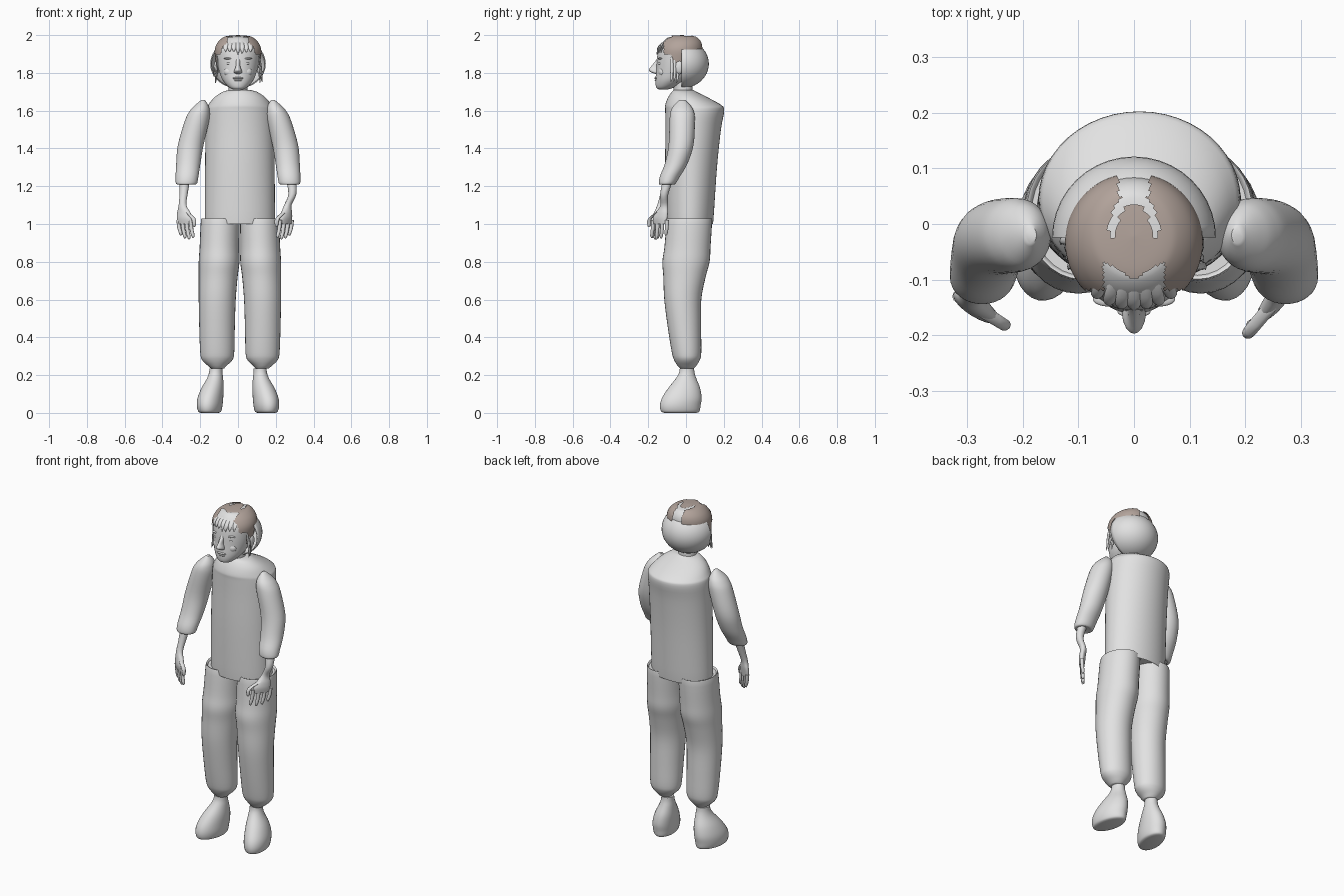
import bpy, bmesh, math, random
from mathutils import Vector, Matrix

random.seed(4)
if "Cube" in bpy.data.objects:
    bpy.data.objects.remove(bpy.data.objects["Cube"], do_unlink=True)


def material(name, rgb):
    mat = bpy.data.materials.new(name)
    mat.use_nodes = True
    mat.diffuse_color = (*rgb, 1)
    mat.node_tree.nodes["Principled BSDF"].inputs["Base Color"].default_value = (*rgb, 1)
    return mat


GREY = material("light grey", (.76, .76, .76))
BROWN = material("soft brown", (.45, .37, .33))
SIDES = {"right": -1, "left": 1}


def finish(name, bm, mat=GREY, angle=50):
    bmesh.ops.recalc_face_normals(bm, faces=bm.faces)
    mesh = bpy.data.meshes.new(name)
    bm.to_mesh(mesh)
    bm.free()
    mesh.materials.append(mat)
    mesh.polygons.foreach_set("use_smooth", [True] * len(mesh.polygons))
    mesh.set_sharp_from_angle(angle=math.radians(angle))
    obj = bpy.data.objects.new(name, mesh)
    bpy.context.collection.objects.link(obj)
    return obj


def smooth_rings(rings, steps):
    """Interpolate the cross-sections with a Catmull-Rom spline."""
    rings = [Vector(r) for r in rings]
    out = []
    for i in range(len(rings) - 1):
        a, b, c, d = (rings[min(max(i + k, 0), len(rings) - 1)] for k in (-1, 0, 1, 2))
        for s in range(steps):
            t = s / steps
            out.append(b + (c - a) * t / 2 + (a * 2 - b * 5 + c * 4 - d) * t**2 / 2
                       + (b * 3 - a - c * 3 + d) * t**3 / 2)
    return out + [rings[-1]]


def loft(name, rings, side=1, shift=0, turn=0, segs=32, steps=4, mat=GREY, keep=None):
    """Skin stacked ellipses given as (z, centre x, centre y, radius x, radius y)."""
    bm = bmesh.new()
    loops = []
    for z, cx, cy, rx, ry in smooth_rings(rings, steps):
        loop = []
        for i in range(segs):
            a = math.tau * i / segs
            p = Matrix.Rotation(turn, 2) @ Vector((max(rx, .001) * math.cos(a),
                                                   max(ry, .001) * math.sin(a)))
            loop.append(bm.verts.new((shift + side * (cx + p.x), cy + p.y, z)))
        loops.append(loop)
    for low, high in zip(loops, loops[1:]):
        for i in range(segs):
            j = (i + 1) % segs
            bm.faces.new((low[i], low[j], high[j], high[i]))
    bm.faces.new(loops[0])
    bm.faces.new(loops[-1])
    if keep:
        unwanted = [f for f in bm.faces if not keep(f.calc_center_median())]
        bmesh.ops.delete(bm, geom=unwanted, context="FACES")
    return finish(name, bm, mat)


def ellipsoid(name, centre, size):
    bm = bmesh.new()
    bmesh.ops.create_uvsphere(bm, u_segments=20, v_segments=12, radius=1)
    bm.transform(Matrix.Translation(centre) @ Matrix.Diagonal((*size, 1)))
    return finish(name, bm)


# Shirt body, with a shoulder slope that rises from the back to the neck
loft("shirt", [
    (1.02, 0, .02, .18, .12), (1.02, 0, .02, .185, .125), (1.3, 0, .027, .184, .137),
    (1.5, 0, .038, .182, .147), (1.6, 0, .046, .18, .156), (1.63, 0, .038, .168, .148),
    (1.67, 0, .01, .135, .105), (1.7, 0, -.01, .09, .065), (1.71, 0, -.01, .05, .05)],
    shift=.01, segs=48)
loft("neck", [(1.64, 0, -.01, .06, .06), (1.7, 0, -.015, .05, .05), (1.78, 0, -.02, .05, .055)])

LEG = [(.235, .118, .005, .034, .036), (.25, .12, .005, .05, .05), (.28, .12, .005, .08, .068),
       (.32, .12, .003, .09, .078), (.45, .121, -.008, .094, .088), (.6, .12, -.017, .098, .098),
       (.72, .115, -.008, .103, .112), (.8, .11, 0, .108, .125), (.88, .108, .008, .105, .122),
       (1.02, .104, .018, .102, .12), (1.02, .104, .018, .09, .11)]
FOOT = [(0, .15, -.03, .045, .085), (.008, .15, -.03, .058, .103), (.04, .15, -.03, .066, .109),
        (.08, .146, -.022, .066, .106), (.13, .135, -.01, .058, .086), (.18, .122, 0, .043, .056),
        (.21, .118, .004, .036, .042), (.235, .117, .005, .034, .038)]
SLEEVE = [(1.212, .274, -.1, .03, .03), (1.212, .273, -.1, .054, .043), (1.25, .27, -.086, .06, .053),
          (1.32, .263, -.052, .064, .06), (1.42, .25, -.026, .068, .066), (1.55, .216, -.02, .064, .067),
          (1.6, .202, -.02, .052, .06), (1.63, .192, -.02, .034, .042), (1.656, .185, -.02, .01, .015)]

# Outer edge and inner edge of each row of knuckles, in plan
KNUCKLES = {"right": ((-.315, -.13), (-.25, -.17)), "left": ((.285, -.1), (.222, -.175))}

for word, side in SIDES.items():
    # Trousers, shoes and sleeves
    loft(word + "_trouser_leg", LEG, side, shift=.01)
    loft(word + "_shoe", FOOT, side, turn=.2)
    loft(word + "_sleeve", SLEEVE, side)

    # Forearm and palm, turned so the palm follows the knuckles
    outer, inner = (Vector(p) for p in KNUCKLES[word])
    mid, row = (outer + inner) / 2, inner - outer
    turn = math.atan2(row.y, row.x)
    wrist = (outer * 2 + inner) / 3
    wrist.y += .01
    loft(word + "_forearm_and_palm", [
        (1.0, *mid, .043, .012), (1.03, *mid, .048, .017), (1.06, *mid.lerp(wrist, .4), .04, .018),
        (1.1, *wrist, .022, .018), (1.16, side * .288, -.115, .022, .021),
        (1.25, side * .28, -.09, .03, .028)], turn=turn, segs=20)

    # Four fingers curling slightly inwards
    for i, length in enumerate((.06, .075, .08, .072)):
        base = outer.lerp(inner, i / 3)
        curl = Vector((-side * .012, -.006))
        loft(f"{word}_finger_{i + 1}", [
            (1.01 - length - .012, *(base + curl), .002, .002),
            (1.01 - length, *(base + curl), .009, .009),
            (1.01 - length / 2, *(base + curl * .3), .01, .01),
            (1.02, *base, .011, .011)], segs=10, steps=3)

    # Thumb, leaning away from the palm
    tip = inner + row * .28
    loft(word + "_thumb", [
        (.985, *tip, .003, .003), (.994, *tip, .009, .009),
        (1.03, *inner.lerp(tip, .7), .012, .011), (1.07, *mid, .012, .012)], segs=10, steps=3)

# Head, narrowing to the chin
HEAD = [(1.712, 0, -.12, .025, .022), (1.72, 0, -.113, .043, .043), (1.74, 0, -.095, .065, .066),
        (1.77, 0, -.073, .086, .088), (1.82, 0, -.052, .103, .105), (1.87, 0, -.037, .113, .117),
        (1.92, 0, -.031, .116, .115), (1.955, 0, -.025, .103, .104), (1.98, 0, -.022, .078, .084),
        (1.99, 0, -.022, .052, .06), (1.994, 0, -.022, .001, .001)]
loft("head", HEAD, segs=48)

# Nose, lips, chin, eyes, brows and ears
loft("nose", [(1.795, 0, -.15, .012, .012), (1.802, 0, -.161, .021, .022), (1.815, 0, -.165, .019, .032),
              (1.835, 0, -.158, .012, .026), (1.865, 0, -.148, .011, .012), (1.885, 0, -.14, .01, .008)],
     segs=16)
ellipsoid("upper_lip", (0, -.157, 1.772), (.03, .011, .006))
ellipsoid("lower_lip", (0, -.154, 1.761), (.025, .012, .006))
ellipsoid("chin", (0, -.138, 1.73), (.026, .019, .016))
for word, side in SIDES.items():
    ellipsoid(word + "_eye", (side * .043, -.131, 1.85), (.02, .016, .009))
    ellipsoid(word + "_brow", (side * .046, -.134, 1.876), (.028, .014, .006))
    ellipsoid(word + "_cheek", (side * .045, -.124, 1.805), (.03, .022, .026))
    ellipsoid(word + "_ear", (side * .112, -.035, 1.83), (.014, .024, .036))

# Rounded shell behind the head, open towards the face
shell = bmesh.new()
bmesh.ops.create_uvsphere(shell, u_segments=40, v_segments=24, radius=1)
bmesh.ops.bisect_plane(shell, geom=shell.verts[:] + shell.edges[:] + shell.faces[:],
                       plane_co=(0, 0, 0), plane_no=(0, 1, 0), clear_inner=True)
shell.transform(Matrix.Translation((0, -.024, 1.848)) @ Matrix.Diagonal((.147, .145, .13, 1)))
cap = finish("back_head_shell", shell)
cap.modifiers.new("thickness", "SOLIDIFY").thickness = .006


# Brown hair, with a parting, an arched gap and an open forehead
def is_hair(p):
    x = abs(p.x)
    fringe = p.y > -.118 and not (x < .055 and p.y < -.1 + x * .6)
    side_panel = p.z > 1.825 and -.078 < p.y < -.02
    front_panel = p.z > 1.9 and p.y <= -.07
    crown = p.z > 1.925 and p.y >= -.025
    arch = p.y > -.025 and .72 < math.hypot(x / .045, (p.y + .02) / .078) < 1
    parting = x < .028 and p.y > .05
    return fringe and (side_panel or front_panel or crown) and not arch and not parting


hair_rings = [(z + (z - 1.85) * .04, cx, cy, rx * 1.06, ry * 1.06) for z, cx, cy, rx, ry in HEAD]
loft("hair", hair_rings, segs=96, steps=8, mat=BROWN, keep=is_hair)

# Loose grey locks at the temples and over the forehead
for word, side in SIDES.items():
    for i in range(4):
        x, y = .113 + random.uniform(-.008, .012), -.075 + i * .015
        end = 1.74 + random.uniform(0, .05)
        loft(f"{word}_side_lock_{i + 1}", [
            (end, x + .008, y - .006, .001, .002), (end + .03, x + .006, y, .004, .006),
            (1.84, x, y, .005, .008), (1.89, .112, y, .003, .005)], side, segs=8, steps=3)
for i in range(7):
    x = (i - 3) * .022
    y = -.033 - .12 * math.sqrt(1 - (x / .118) ** 2)
    loft(f"fringe_lock_{i + 1}", [
        (1.905 + random.uniform(-.012, .01), x, y, .001, .002), (1.93, x, y + .006, .011, .006),
        (1.955, x * .9, y + .024, .012, .006), (1.98, x * .7, y + .06, .008, .006)], segs=10, steps=3)
